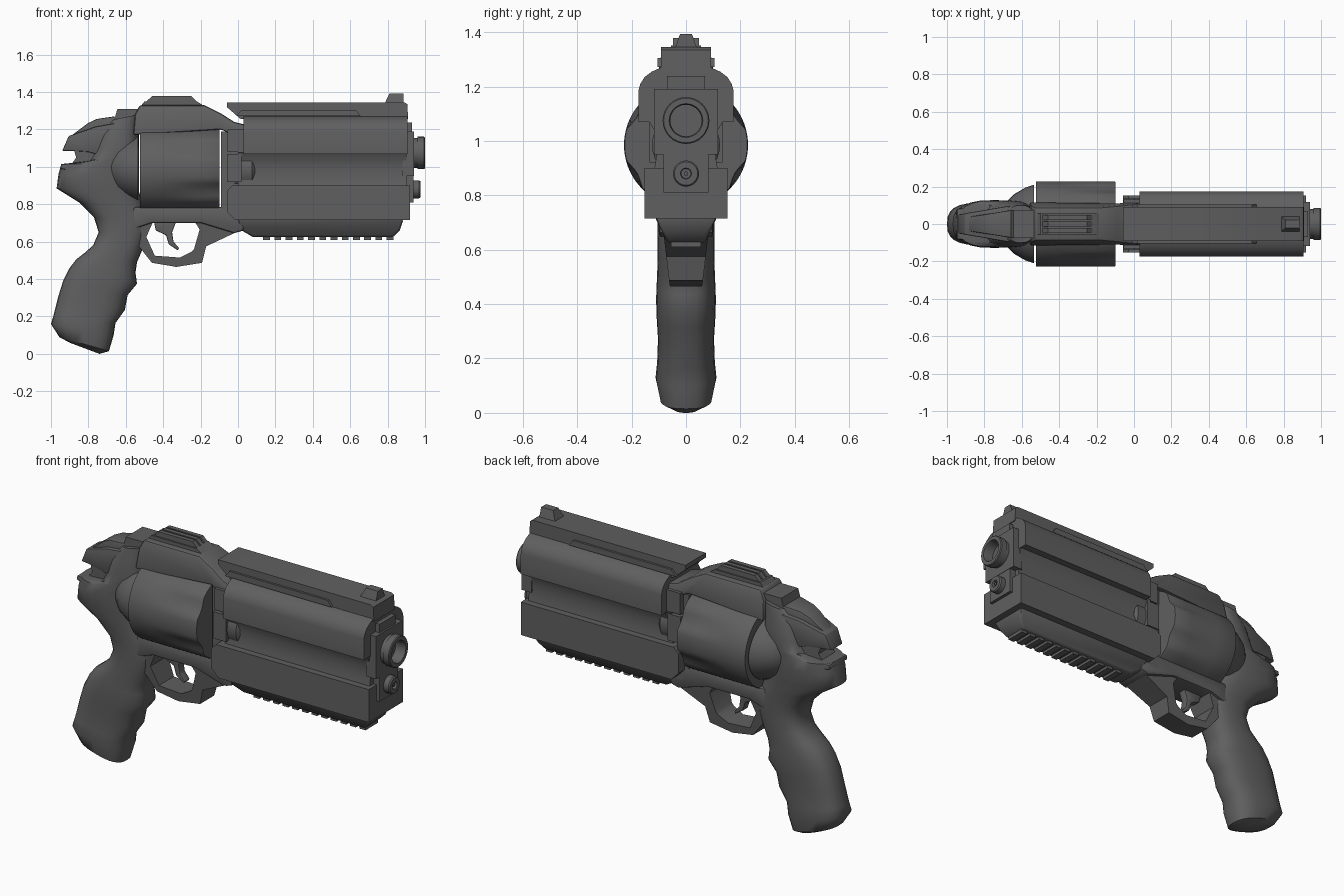
import bpy, bmesh
from math import pi, cos, sin, radians

gunmetal = bpy.data.materials.new("dark_grey")
gunmetal.diffuse_color = (.115, .115, .115, 1)


def finish(name, bm, bevel=0.0, angle=35):
    bmesh.ops.remove_doubles(bm, verts=bm.verts, dist=1e-5)
    bmesh.ops.recalc_face_normals(bm, faces=bm.faces)
    if bevel:
        edges = [e for e in bm.edges if e.calc_face_angle(0) > radians(30)]
        bmesh.ops.bevel(bm, geom=edges, offset=bevel, segments=2, affect='EDGES', profile=0.5)
    me = bpy.data.meshes.new(name)
    bm.to_mesh(me)
    bm.free()
    me.polygons.foreach_set("use_smooth", [True] * len(me.polygons))
    me.set_sharp_from_angle(angle=radians(angle))
    me.materials.append(gunmetal)
    ob = bpy.data.objects.new(name, me)
    bpy.context.collection.objects.link(ob)
    return ob


def skin(name, rings, caps=True, bevel=0.0, angle=35):
    """Join matching closed rings of points into one surface."""
    bm = bmesh.new()
    vs = [[bm.verts.new(p) for p in r] for r in rings]
    n = len(rings[0])
    for a, b in zip(vs, vs[1:]):
        for i in range(n):
            bm.faces.new((a[i], a[(i + 1) % n], b[(i + 1) % n], b[i]))
    if caps:
        bm.faces.new(vs[0])
        bm.faces.new(vs[-1])
    return finish(name, bm, bevel, angle)


def prism(name, pts, w, bevel=0.0):
    """Side profile (x, z) extruded across y; w is a half width or w(x, z)."""
    f = w if callable(w) else (lambda x, z: w)
    return skin(name, [[(x, s * f(x, z), z) for x, z in pts] for s in (-1, 1)], bevel=bevel)


def along_x(name, half, x0, x1, bevel=0.0):
    """Half cross-section (y, z) mirrored and extruded along x."""
    sec = half + [(-y, z) for y, z in reversed(half)]
    return skin(name, [[(x, y, z) for y, z in sec] for x in (x0, x1)], bevel=bevel)


def box(name, x0, x1, w, z0, z1, bevel=0.0):
    return along_x(name, [(w, z0), (w, z1)], x0, x1, bevel)


def lathe(name, prof, zc, n=32, flute=lambda x, a: 0, squash=1.0):
    """Profile (x, radius) turned about the x direction at height zc."""
    rings = []
    for x, r in prof:
        ring = []
        for i in range(n):
            a = 2 * pi * i / n
            q = r - flute(x, a) if r > 0.19 else r
            ring.append((x, q * cos(a), zc + squash * q * sin(a)))
        rings.append(ring)
    return skin(name, rings)


def loft(name, secs, n=24, e=0.75):
    """Rounded sections spanning back point to front point with half width w."""
    rings = []
    for xb, zb, xf, zf, w in secs:
        ring = []
        for i in range(n):
            c, s = cos(2 * pi * i / n), sin(2 * pi * i / n)
            t = 0.5 + 0.5 * abs(c) ** e * (1 if c > 0 else -1)
            ring.append((xb + (xf - xb) * t, w * abs(s) ** e * (1 if s > 0 else -1),
                         zb + (zf - zb) * t))
        rings.append(ring)
    return skin(name, rings, angle=50)


# Grip with finger grooves, swelling into the rear of the frame
loft("grip_and_rear_frame", [
    (-.90, .06, -.74, .0, .05), (-.955, .09, -.69, .015, .095), (-1.0, .16, -.665, .10, .112),
    (-.985, .21, -.655, .165, .106), (-.96, .31, -.605, .235, .103), (-.935, .39, -.59, .315, .108),
    (-.90, .46, -.54, .375, .11), (-.865, .505, -.548, .435, .108), (-.82, .54, -.54, .49, .106),
    (-.775, .58, -.51, .56, .104), (-.745, .65, -.49, .63, .104), (-.77, .73, -.47, .71, .106),
    (-.85, .81, -.50, .775, .112), (-.97, .885, -.53, .87, .122), (-.96, .96, -.53, .95, .128),
    (-.945, 1.015, -.53, 1.02, .125), (-.80, 1.03, -.53, 1.07, .125), (-.77, 1.08, -.53, 1.15, .122),
    (-.74, 1.17, -.53, 1.22, .112), (-.68, 1.25, -.53, 1.28, .10)])

# Recoil shield dome behind the cylinder
lathe("recoil_shield", [(-.71, 0), (-.705, .06), (-.68, .12), (-.64, .16), (-.58, .195),
                        (-.535, .21), (-.535, 0)], .99, squash=.85)

# Hammer: broad tapered lower part, narrower stepped cap, recessed slot and tang
prism("hammer", [(-.94, 1.085), (-.905, 1.165), (-.76, 1.215), (-.62, 1.24), (-.6, 1.07),
                 (-.75, 1.065), (-.80, 1.08), (-.885, 1.085)], lambda x, z: .105 + (x + .62) * .17, .006)
prism("hammer_cap", [(-.90, 1.16), (-.80, 1.235), (-.755, 1.256), (-.66, 1.27), (-.6, 1.2)],
      lambda x, z: .08 + (x + .62) * .16, .006)
prism("hammer_slot", [(-.90, 1.0), (-.865, 1.05), (-.88, 1.10), (-.65, 1.12), (-.65, 1.0)],
      lambda x, z: .085 + (x + .65) * .12)
prism("tang", [(-.95, .99), (-.945, 1.015), (-.85, 1.015), (-.75, 1.045), (-.68, 1.04), (-.72, .95)],
      lambda x, z: .11 + (x + .7) * .12, .006)

# Rear sight block, top strap and ribbed top sight
prism("rear_sight_block", [(-.67, 1.22), (-.645, 1.31), (-.53, 1.31), (-.5, 1.2)], .075)
prism("top_strap", [(-.56, 1.17), (-.55, 1.28), (-.525, 1.33), (-.18, 1.33), (-.09, 1.285),
                    (-.02, 1.24), (.04, 1.225), (.05, 1.10), (-.01, 1.10), (-.03, 1.17), (-.09, 1.2)],
      lambda x, z: .112 - (z - 1.2) * .18, .012)
prism("top_sight_base", [(-.52, 1.325), (-.50, 1.35), (-.22, 1.35), (-.18, 1.325)], .055)
for i, y in enumerate((-.035, 0, .035)):
    rib = prism(f"top_sight_rib_{i}", [(-.51, 1.33), (-.46, 1.378), (-.25, 1.378), (-.2, 1.33)], .0125)
    rib.location.y = y

# Lower frame strap and front frame post
prism("lower_frame", [(-.58, .66), (-.56, .785), (-.09, .785), (.03, .785), (.03, .66), (-.02, .645),
                      (-.2, .70), (-.46, .70)], .10, .012)
box("front_frame_post", -.09, .03, .10, .70, 1.19)

# Fluted cylinder
def flute(x, a):
    d = max(0, cos(6 * (a - radians(30))))
    return .018 * d * min(1, max(0, (x + .40) / .25))


lathe("cylinder", [(-.525, 0), (-.525, .226), (-.52, .228), (-.40, .228), (-.32, .228),
                   (-.22, .228), (-.105, .228), (-.10, .225), (-.10, 0)], .985, 72, flute)

# Trigger guard ring (inner and outer outlines) and trigger
inner = [(-.49, .625), (-.455, .705), (-.23, .705), (-.205, .665), (-.235, .56), (-.25, .545),
         (-.31, .515), (-.445, .525)]
outer = [(-.55, .60), (-.50, .76), (-.20, .76), (.0, .655), (-.17, .575), (-.192, .487),
         (-.33, .465), (-.46, .487)]
gw = lambda z: .06 + (z - .47) * .12
skin("trigger_guard", [[(x, s * gw(z), z) for x, z in ring] for ring, s in
                       ((inner, -1), (outer, -1), (outer, 1), (inner, 1), (inner, -1))], caps=False)
prism("trigger", [(-.45, .71), (-.44, .66), (-.385, .635), (-.37, .585), (-.32, .553), (-.315, .565),
                  (-.345, .60), (-.352, .65), (-.33, .71)], .024, .006)

# Barrel shroud, top rail and its side inserts
along_x("barrel_shroud", [(.115, 1.07), (.175, 1.07), (.175, 1.185), (.168, 1.21), (.152, 1.235),
                          (.125, 1.255), (.08, 1.275)], .03, .905)
prism("top_rail", [(-.06, 1.345), (-.06, 1.32), (.015, 1.255), (.91, 1.255), (.905, 1.335),
                   (.89, 1.345)], .092)
prism("rail_insert", [(-.01, 1.272), (.02, 1.305), (.63, 1.305), (.655, 1.272)], .104)
prism("shroud_rear_collar", [(-.055, 1.08), (-.055, 1.20), (.04, 1.20), (.04, 1.08)], .13)

# Concave middle section with hinge boss and rear cheek
along_x("barrel_middle", [(.12, .88), (.112, .92), (.108, .96), (.11, 1.0), (.118, 1.04), (.14, 1.08)],
        .0, .90)
box("rear_cheek", -.06, .02, .135, .92, 1.07)
lathe("hinge_boss", [(-.02, 0), (-.02, .125), (.075, .125), (.09, .11), (.09, 0)], .985)

# Lower barrel housing and ribbed under rail
prism("lower_housing", [(-.06, .76), (-.06, .87), (-.03, .90), (.92, .90), (.92, .715), (-.015, .715)], .153)
prism("under_rail", [(.0, .72), (.01, .665), (.08, .625), (.83, .625), (.865, .66), (.885, .72)],
      lambda x, z: .115 - (.72 - z) * .5, .012)
for i in range(12):
    x = .135 + i * .06
    box(f"under_rail_tooth_{i}", x, x + .036, .055, .61, .63)

# Muzzle plates, barrel tube and lower rod
box("muzzle_plate", .88, .94, .117, .95, 1.19)
box("muzzle_top_block", .88, .93, .07, 1.18, 1.238)
box("lower_muzzle_plate", .88, .938, .083, .81, .955)
lathe("muzzle", [(.92, 0), (.92, .08), (.96, .08), (.96, .086), (.995, .086), (1.0, .082), (1.0, .062),
                 (.985, .058), (.80, .058), (.80, 0)], 1.075)
lathe("lower_rod", [(.92, 0), (.92, .048), (.968, .048), (.975, .043), (.975, .02), (.955, .018),
                    (.955, .008), (.97, .008), (.97, 0)], .88, 24)

# Front sight blade
prism("front_sight", [(.785, 1.34), (.81, 1.393), (.885, 1.393), (.885, 1.34)],
      lambda x, z: .022 + (1.393 - z) * .35)
